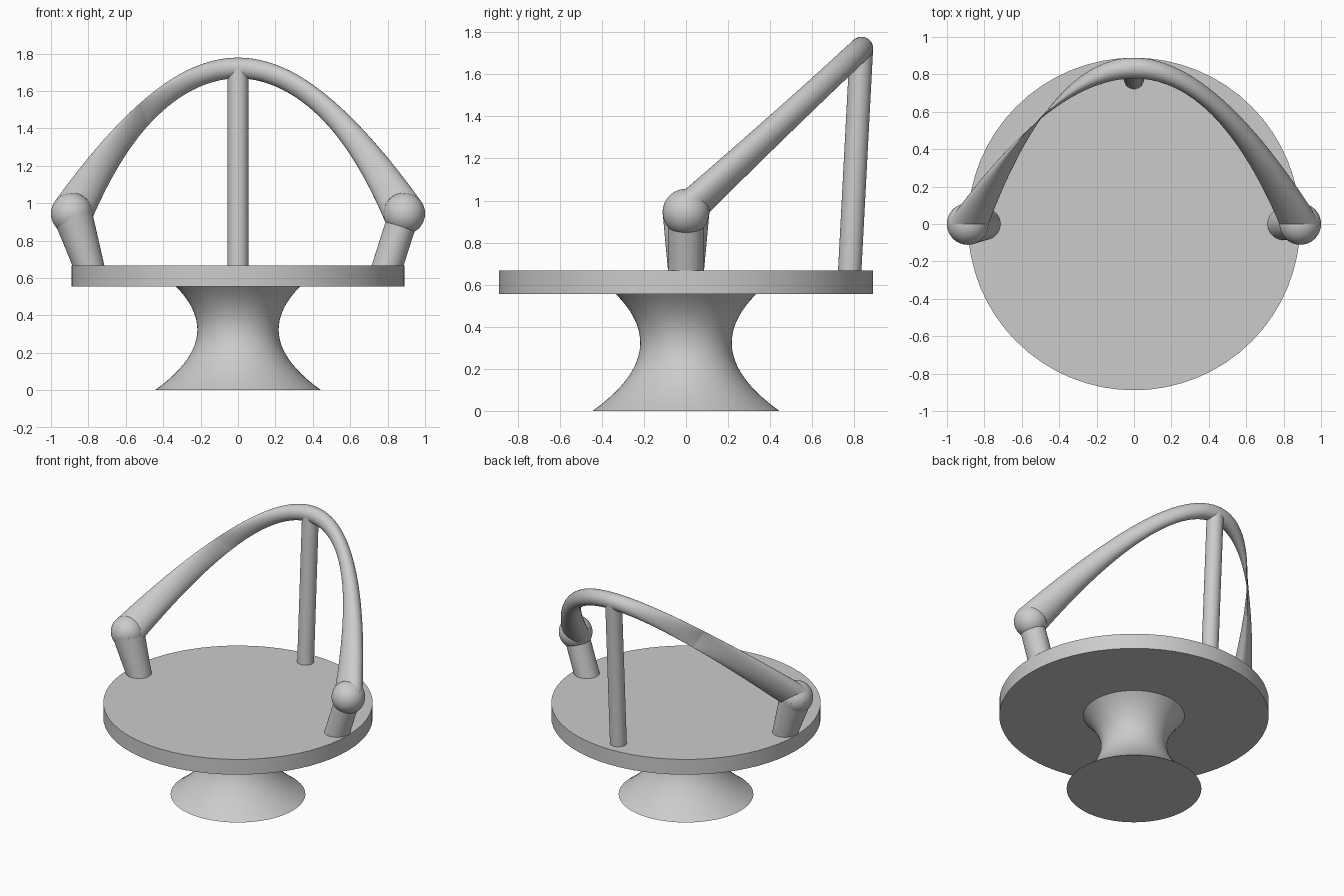
import bpy
import bmesh
import math
from mathutils import Vector

U = 1 / 9  # design unit
SIDES = 64
X, Y, Z = Vector((1, 0, 0)), Vector((0, 1, 0)), Vector((0, 0, 1))

cube = bpy.data.objects.get("Cube")
if cube:
    bpy.data.objects.remove(cube, do_unlink=True)

grey = bpy.data.materials.new("plain_grey")
grey.use_nodes = True
grey.diffuse_color = (0.6, 0.6, 0.6, 1)
grey.node_tree.nodes["Principled BSDF"].inputs["Base Color"].default_value = grey.diffuse_color


def finish(name, bm):
    """Turn the bmesh into a smooth-shaded object with sharp rims."""
    mesh = bpy.data.meshes.new(name)
    bm.to_mesh(mesh)
    bm.free()
    mesh.materials.append(grey)
    obj = bpy.data.objects.new(name, mesh)
    bpy.context.collection.objects.link(obj)
    bpy.ops.object.select_all(action="DESELECT")
    obj.select_set(True)
    bpy.context.view_layer.objects.active = obj
    bpy.ops.object.shade_smooth_by_angle(angle=math.radians(35))
    return obj


def blend(points, t):
    """Line through two points or parabola through three, t from -1 to 1."""
    if len(points) == 2:
        return points[0].lerp(points[1], (t + 1) / 2)
    a, b, c = points
    return a * (t * (t - 1) / 2) + b * (1 - t * t) + c * (t * (t + 1) / 2)


def loft(name, sections, steps):
    """Solid skinned through circles given as (centre, radius, axis, other axis)."""
    bm = bmesh.new()
    centres = [Vector(s[0]) * U for s in sections]
    angles = [2 * math.pi * i / SIDES for i in range(SIDES)]
    rails = [[c + (h * math.cos(a) + v * math.sin(a)) * r * U
              for c, (_, r, h, v) in zip(centres, sections)] for a in angles]
    times = [2 * k / steps - 1 for k in range(steps + 1)]
    rings = [[bm.verts.new(blend(rail, t)) for rail in rails] for t in times]

    def add_face(verts, outward):
        face = bm.faces.new(verts)
        face.normal_update()
        if face.normal.dot(outward(face)) < 0:
            face.normal_flip()

    for k in range(steps):
        mid = blend(centres, (times[k] + times[k + 1]) / 2)
        for i in range(SIDES):
            j = (i + 1) % SIDES
            add_face((rings[k][i], rings[k][j], rings[k + 1][j], rings[k + 1][i]),
                     lambda f: f.calc_center_median() - mid)
    for ring, end, inner in ((rings[0], -1, -0.9), (rings[-1], 1, 0.9)):
        add_face(ring, lambda f: blend(centres, end) - blend(centres, inner))
    return finish(name, bm)


def ball(name, centre, radius):
    bm = bmesh.new()
    bmesh.ops.create_uvsphere(bm, u_segments=48, v_segments=24, radius=radius * U)
    bmesh.ops.translate(bm, verts=bm.verts, vec=Vector(centre) * U)
    return finish(name, bm)


# Waisted pedestal and round table top
loft("pedestal", [((0, 0, 0), 4, X, Y), ((0, 0, 2.5), 2, X, Y), ((0, 0, 5), 3, X, Y)], 32)
loft("round_platform", [((0, 0, 5), 8, X, Y), ((0, 0, 6), 8, X, Y)], 1)

# Leaning side posts with ball joints; the one on the right flares upward
for side, s, top_radius in (("right", -1, 1), ("left", 1, 0.77)):
    loft(side + "_post", [((7.2 * s, 0, 6), 0.77, X, Y), ((8 * s, 0, 8.5), top_radius, X, Y)], 1)
    ball(side + "_ball_joint", (8 * s, 0, 8.5), 1)

# Tall back post
loft("back_post", [((0, 7, 6), 0.5, X, Y), ((0, 7.5, 15.5), 0.5, X, Y)], 1)

# Twisting arch between the ball joints, over the back post
loft("arch", [((-8, 0, 8.5), 1, X, Z), ((0, 7.5, 15.5), 0.5, Y, Z), ((8, 0, 8.5), 1, X, Z)], 96)
